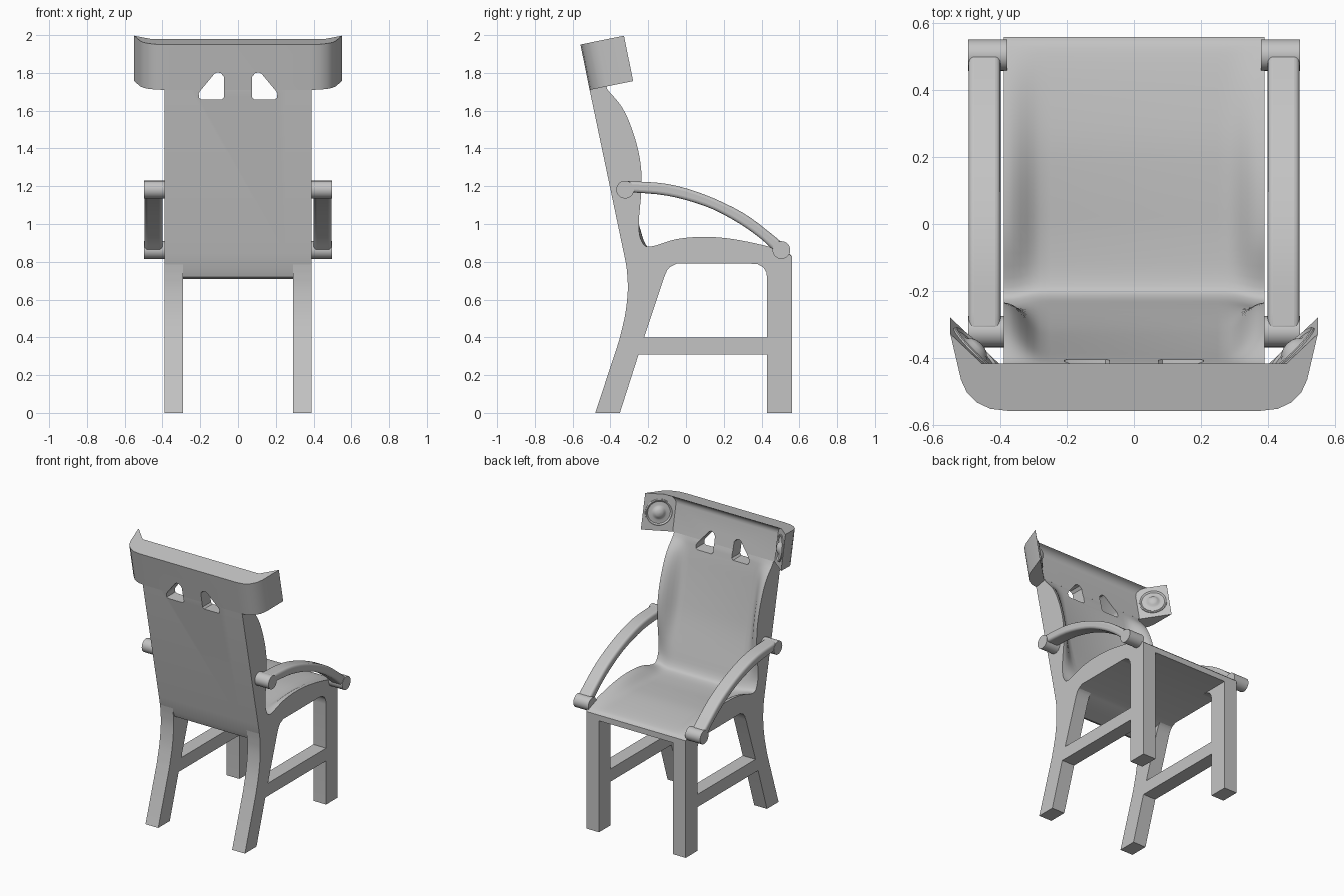
import bpy, bmesh, math
from mathutils import Matrix, Vector

cube = bpy.data.objects.get("Cube")
if cube:
    bpy.data.objects.remove(cube, do_unlink=True)

grey = bpy.data.materials.new("plain_grey")
grey.use_nodes = True
colour = (0.55, 0.55, 0.55, 1)
grey.diffuse_color = colour
grey.node_tree.nodes["Principled BSDF"].inputs["Base Color"].default_value = colour
parts = []


def finish(name, bm):
    bmesh.ops.recalc_face_normals(bm, faces=bm.faces[:])
    mesh = bpy.data.meshes.new(name)
    bm.to_mesh(mesh)
    bm.free()
    mesh.materials.append(grey)
    ob = bpy.data.objects.new(name, mesh)
    bpy.context.collection.objects.link(ob)
    parts.append(ob)
    return ob


def loft(rings, closed_ends=True):
    """Skin a list of equal-length point rings."""
    bm = bmesh.new()
    rows = [[bm.verts.new(p) for p in ring] for ring in rings]
    n = len(rows[0])
    for a, b in zip(rows, rows[1:]):
        for i in range(n):
            j = (i + 1) % n
            bm.faces.new((a[i], a[j], b[j], b[i]))
    if closed_ends:
        bm.faces.new(rows[0])
        bm.faces.new(rows[-1])
    return bm


def side_prism(name, pts, x0, x1):
    return finish(name, loft([[(x, y, z) for y, z in pts] for x in (x0, x1)]))


def spline(pts, steps=4):
    """Smooth curve through 2D points."""
    p = [Vector(q) for q in pts]
    p = [2 * p[0] - p[1]] + p + [2 * p[-1] - p[-2]]
    out = []
    for a, b, c, d in zip(p, p[1:], p[2:], p[3:]):
        for k in range(steps):
            t = k / steps
            out.append(0.5 * (2 * b + (c - a) * t + (2 * a - 5 * b + 4 * c - d) * t ** 2
                              + (3 * b - a - 3 * c + d) * t ** 3))
    return out + [p[-2]]


def circle(y, z, r, n=24):
    return [(y + r * math.cos(k * math.tau / n), z + r * math.sin(k * math.tau / n))
            for k in range(n)]


# Seat and backrest: one shell, dished between raised side bolsters
bolster = spline([(0.56, 0.83), (0.53, 0.85), (0.42, 0.885), (0.25, 0.92), (0.1, 0.932),
                  (-0.05, 0.92), (-0.19, 0.88), (-0.235, 0.91), (-0.25, 1.0), (-0.235, 1.2),
                  (-0.245, 1.35), (-0.285, 1.5), (-0.34, 1.62), (-0.415, 1.71)])
middle = spline([(0.56, 0.83), (0.53, 0.85), (0.42, 0.867), (0.25, 0.88), (0.1, 0.875),
                 (-0.05, 0.865), (-0.17, 0.867), (-0.215, 0.895), (-0.25, 1.0), (-0.31, 1.2),
                 (-0.345, 1.35), (-0.375, 1.5), (-0.397, 1.62), (-0.415, 1.71)])
underside = [(-0.45, 1.8), (-0.52, 1.8), (-0.51, 1.71), (-0.33, 0.85), (-0.312, 0.76),
             (-0.295, 0.72), (-0.27, 0.71), (-0.2, 0.73), (-0.1, 0.765), (-0.05, 0.79), (0.56, 0.79)]
half = [(0.39, 1), (0.375, 0.97), (0.36, 0.88), (0.34, 0.68), (0.32, 0.42), (0.3, 0.2),
        (0.28, 0.06), (0.25, 0)]
stations = [(-x, w) for x, w in half] + [(x, w) for x, w in reversed(half)]
rings = []
for x, w in stations:
    section = [m.lerp(b, w) for m, b in zip(middle, bolster)] + underside
    rings.append([(x, y, z) for y, z in section])
shell = finish("seat_and_backrest", loft(rings))

# Headrest: band with forward wings, tilted with the backrest
tilt = Matrix.Translation((0, -0.51, 1.71)) @ Matrix.Rotation(0.2, 4, 'X')
outer = [(0.38, 0), (0.43, 0.006), (0.47, 0.025), (0.5, 0.055), (0.518, 0.095), (0.55, 0.235)]
right_half = outer + [(0.4, 0.09)]
plan = right_half + [(-x, d) for x, d in reversed(right_half)]
bm = loft([[(x, d, u) for x, d in plan] for u in (0, 0.245)])
front_top = [e for e in bm.edges if all(abs(v.co.y - 0.09) < 0.001 and v.co.z > 0.2
                                        for v in e.verts)]
bmesh.ops.bevel(bm, geom=front_top, offset=0.055, segments=6, profile=0.5, affect='EDGES')
bm.transform(tilt)
headrest = finish("headrest", bm)

# Two rounded openings through the headrest and backrest
opening = [(0.085, 1.66), (0.195, 1.66), (0.207, 1.668), (0.208, 1.69), (0.2, 1.705),
           (0.125, 1.795), (0.11, 1.803), (0.09, 1.798), (0.075, 1.78), (0.073, 1.672)]
for s in (-1, 1):
    cutter = finish("opening_cutter",
                    loft([[(s * x, y, z) for x, z in opening] for y in (-0.8, -0.2)]))
    cutter.hide_render = True
    parts.remove(cutter)
    for ob in (shell, headrest):
        mod = ob.modifiers.new("opening", 'BOOLEAN')
        mod.operation = 'DIFFERENCE'
        mod.solver = 'EXACT'
        mod.object = cutter
        bpy.context.view_layer.objects.active = ob
        bpy.ops.object.modifier_apply(modifier=mod.name)
    bpy.data.objects.remove(cutter, do_unlink=True)

# Round speaker on the inner face of each wing
speaker = [(0.09, -0.004), (0.09, 0.005), (0.084, 0.008), (0.078, 0.005), (0.074, 0.001),
           (0.05, 0.002), (0.04, 0.006), (0.032, 0.015), (0.02, 0.021), (0.004, 0.024)]
for s, side in ((-1, "right"), (1, "left")):
    bm = loft([[(x, y, h) for x, y in circle(0, 0, r, 32)] for r, h in speaker])
    aim = Vector((-0.695 * s, 0.72, 0)).to_track_quat('Z', 'Y').to_matrix().to_4x4()
    bm.transform(tilt @ Matrix.Translation((0.475 * s, 0.1625, 0.1225)) @ aim)
    finish(side + "_speaker", bm)

# Legs, stretchers and armrests for both sides
back_leg = [(-0.48, 0), (-0.35, 0), (-0.222, 0.4), (-0.115, 0.72), (-0.1, 0.755), (-0.08, 0.778),
            (-0.05, 0.79), (-0.05, 0.84), (-0.325, 0.84)]
back_leg += spline([(-0.312, 0.75), (-0.308, 0.65), (-0.322, 0.52), (-0.355, 0.38)])
front_leg = [(0.43, 0), (0.56, 0), (0.56, 0.82), (0.34, 0.82), (0.34, 0.79), (0.38, 0.787),
             (0.41, 0.77), (0.425, 0.745), (0.43, 0.71)]
stretcher = [(-0.28, 0.31), (0.45, 0.31), (0.45, 0.4), (-0.25, 0.4)]
arm_top = spline([(-0.32, 1.228), (-0.1, 1.212), (0.1, 1.155), (0.3, 1.06), (0.45, 0.95), (0.555, 0.86)])
arm_under = spline([(0.48, 0.845), (0.38, 0.935), (0.25, 1.022), (0.1, 1.095), (-0.1, 1.15),
                    (-0.32, 1.17)])
for s, side in ((-1, "right"), (1, "left")):
    side_prism(side + "_back_leg", back_leg, 0.29 * s, 0.39 * s)
    side_prism(side + "_front_leg", front_leg, 0.29 * s, 0.39 * s)
    side_prism(side + "_stretcher", stretcher, 0.29 * s, 0.39 * s)
    arm = side_prism(side + "_armrest", arm_top + arm_under, 0.4 * s, 0.495 * s)
    soft = arm.modifiers.new("soft_edges", 'BEVEL')
    soft.width = 0.022
    soft.segments = 4
    soft.limit_method = 'ANGLE'
    soft.angle_limit = math.radians(50)
    side_prism(side + "_arm_back_roll", circle(-0.322, 1.182, 0.047), 0.38 * s, 0.497 * s)
    side_prism(side + "_arm_front_roll", circle(0.505, 0.862, 0.047), 0.38 * s, 0.497 * s)

# Smooth shading with crisp edges
bpy.ops.object.select_all(action='DESELECT')
for ob in parts:
    ob.select_set(True)
bpy.context.view_layer.objects.active = shell
bpy.ops.object.shade_smooth_by_angle(angle=math.radians(35))
